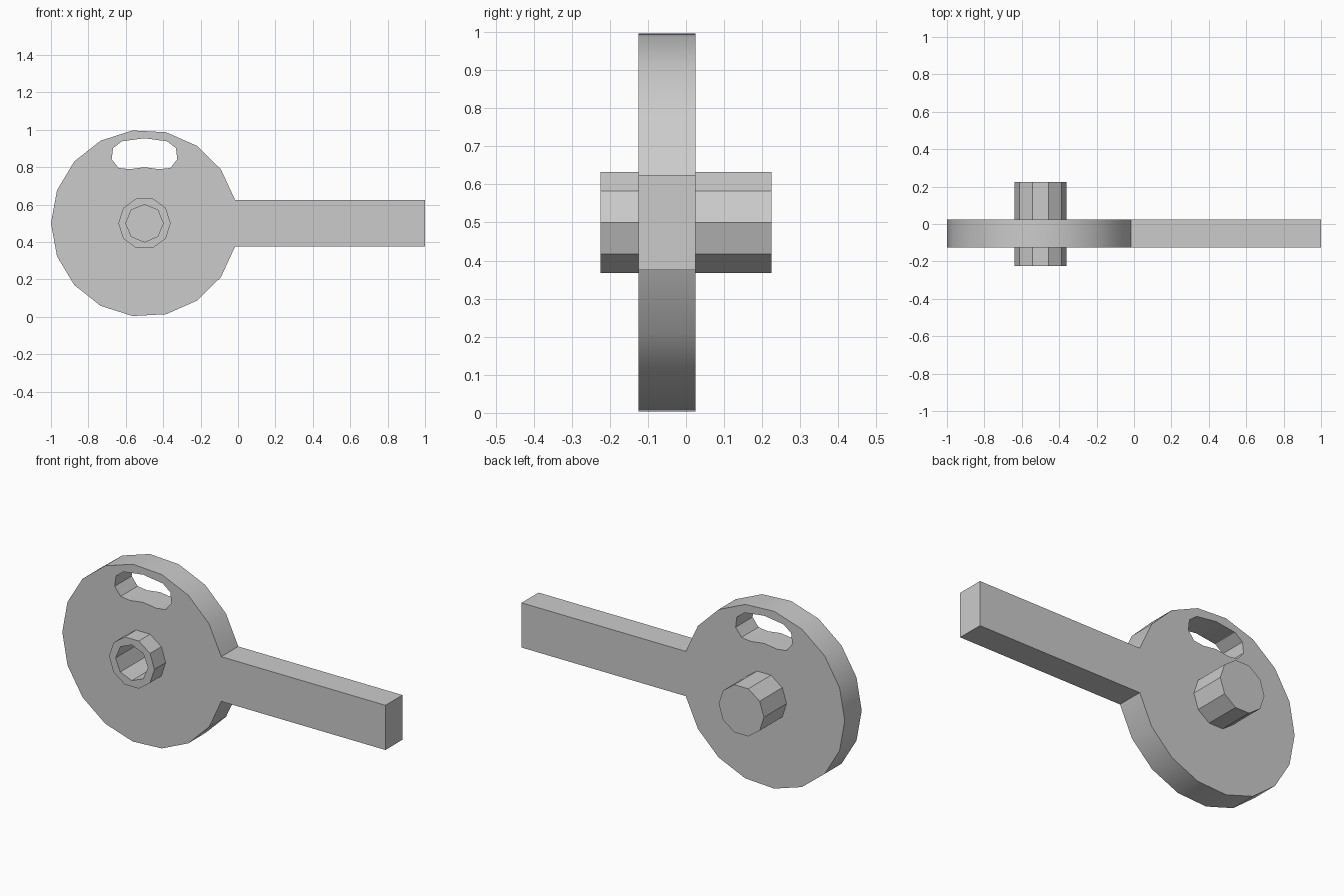
import bpy
import bmesh
from math import cos, sin, radians

if "Cube" in bpy.data.objects:
    bpy.data.objects.remove(bpy.data.objects["Cube"], do_unlink=True)

CX, CZ = -0.5, 0.5          # wheel centre

# Single plain material
grey = bpy.data.materials.new("plain grey")
grey.use_nodes = True
colour = (0.6, 0.6, 0.6, 1)
grey.diffuse_color = colour
grey.node_tree.nodes["Principled BSDF"].inputs["Base Color"].default_value = colour


def arc(cx, cz, r, start, end, steps):
    """Points along an arc in the XZ plane, angles in degrees."""
    angles = [radians(start + (end - start) * i / steps) for i in range(steps + 1)]
    return [(cx + r * cos(a), cz + r * sin(a)) for a in angles]


def prism(name, outline, y0, y1):
    """Extrude an XZ outline from y0 to y1."""
    bm = bmesh.new()
    face = bm.faces.new([bm.verts.new((x, y0, z)) for x, z in outline])
    new = bmesh.ops.extrude_face_region(bm, geom=[face])["geom"]
    verts = [g for g in new if isinstance(g, bmesh.types.BMVert)]
    bmesh.ops.translate(bm, verts=verts, vec=(0, y1 - y0, 0))
    bmesh.ops.recalc_face_normals(bm, faces=bm.faces)
    mesh = bpy.data.meshes.new(name)
    bm.to_mesh(mesh)
    bm.free()
    mesh.materials.append(grey)
    obj = bpy.data.objects.new(name, mesh)
    bpy.context.collection.objects.link(obj)
    return obj


def combine(target, other, operation):
    """Apply a boolean and discard the second solid."""
    mod = target.modifiers.new(operation, 'BOOLEAN')
    mod.operation, mod.object, mod.solver = operation, other, 'EXACT'
    bpy.context.view_layer.objects.active = target
    bpy.ops.object.modifier_apply(modifier=mod.name)
    bpy.data.objects.remove(other, do_unlink=True)


# Wheel and straight handle share one outline
outline = arc(CX, CZ, 0.5, 14.5, 345.5, 16) + [(1, 0.375), (1, 0.625)]
body = prism("wheel_and_handle", outline, -0.125, 0.025)

# Hub running through the wheel
combine(body, prism("hub", arc(CX, CZ, 0.14, 0, 324, 9), -0.225, 0.225), 'UNION')

# Blind socket in the front of the hub
combine(body, prism("socket_cutter", arc(CX, CZ, 0.1, 0, 315, 7), -0.3, 0.125), 'DIFFERENCE')

# Curved slot near the rim, with rounded ends
half, mid, r = 15.5, 0.377, 0.0775
slot = arc(CX, CZ, mid + r, 90 - half, 90 + half, 2)
for side in (1, -1):
    a = radians(90 + side * half)
    start = 90 + half if side == 1 else 270 - half
    cap = arc(CX + mid * cos(a), CZ + mid * sin(a), r, start, start + 180, 4)
    slot += cap[1:-1]
    if side == 1:
        slot += arc(CX, CZ, mid - r, 90 + half, 90 - half, 2)
combine(body, prism("slot_cutter", slot, -0.3, 0.3), 'DIFFERENCE')

# Smooth rim, crisp edges elsewhere
bpy.ops.object.select_all(action='DESELECT')
body.select_set(True)
bpy.context.view_layer.objects.active = body
bpy.ops.object.shade_smooth_by_angle(angle=radians(30))
